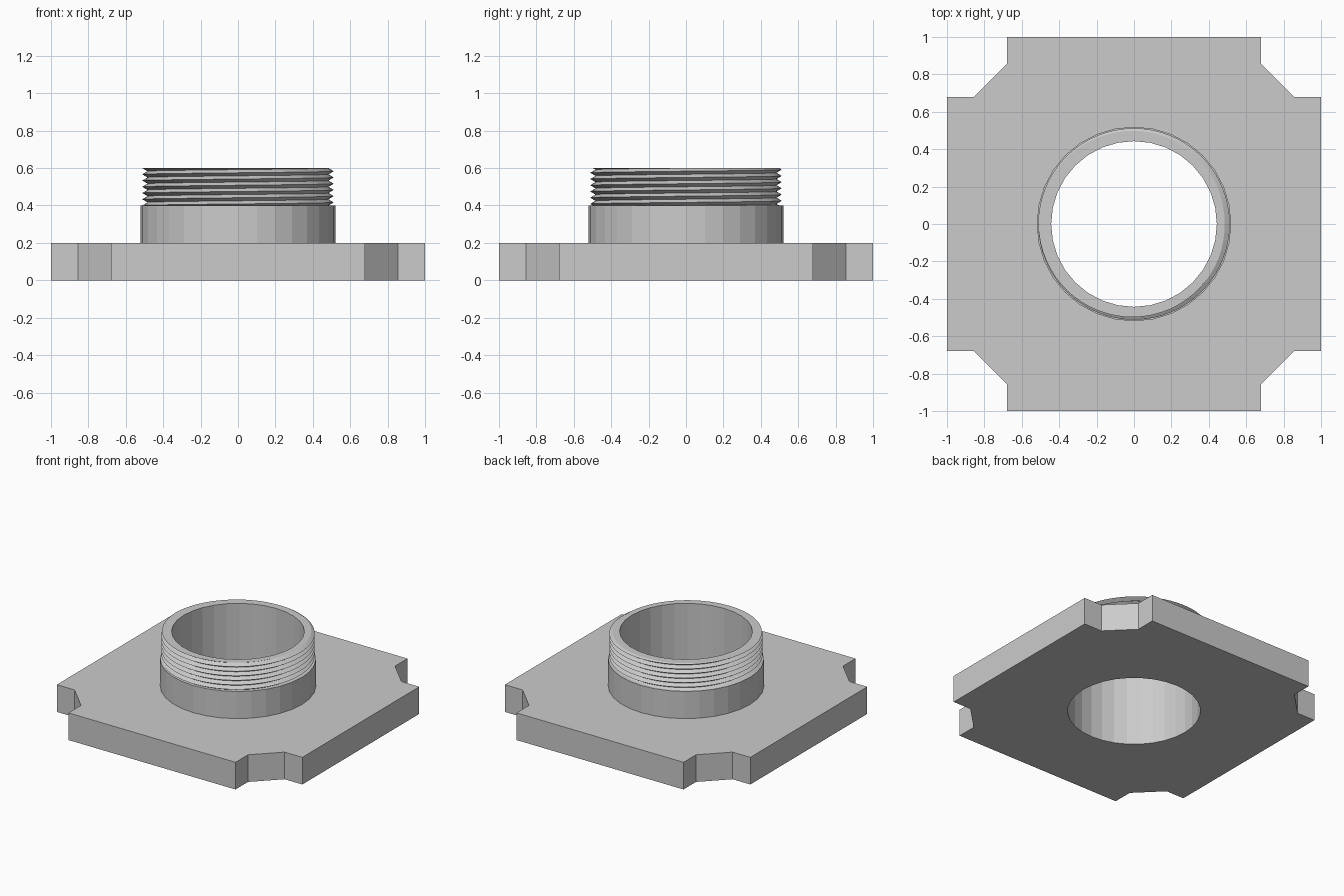
import bpy, bmesh, math

if "Cube" in bpy.data.objects:
    bpy.data.objects.remove(bpy.data.objects["Cube"])

SIDES = 32
BORE, COLLAR = 0.443, 0.52
PLATE_TOP, COLLAR_TOP, TOP = 0.2, 0.4, 0.6
CREST, ROOT, TURNS = 0.512, 0.484, 6
PITCH = (TOP - COLLAR_TOP) / TURNS

metal = bpy.data.materials.new("grey metal")
metal.use_nodes = True
metal.diffuse_color = (0.6, 0.6, 0.6, 1)
metal.node_tree.nodes["Principled BSDF"].inputs["Base Color"].default_value = (0.6, 0.6, 0.6, 1)


def finish(bm, name):
    bmesh.ops.remove_doubles(bm, verts=bm.verts, dist=1e-5)
    bmesh.ops.recalc_face_normals(bm, faces=bm.faces)
    mesh = bpy.data.meshes.new(name)
    bm.to_mesh(mesh)
    bm.free()
    mesh.materials.append(metal)
    obj = bpy.data.objects.new(name, mesh)
    bpy.context.collection.objects.link(obj)
    return obj


def sweep(name, profile, sides):
    """Sweep a profile, which may change with the angle, once round the z axis."""
    bm = bmesh.new()
    columns = []
    for i in range(sides + 1):
        a = math.tau * i / sides
        columns.append([bm.verts.new((r * math.cos(a), r * math.sin(a), z))
                        for r, z in profile(i / sides)])
    for left, right in zip(columns, columns[1:]):
        for j in range(len(left) - 1):
            bm.faces.new((left[j], right[j], right[j + 1], left[j + 1]))
    return finish(bm, name)


# Flange plate with notched corners and a round bore
bm = bmesh.new()
quarter = [(1, -0.68), (1, 0.68), (0.855, 0.68), (0.68, 0.855)]
outline = []
for _ in range(4):
    outline += quarter
    quarter = [(-y, x) for x, y in quarter]
circle = [(BORE * math.cos(math.tau * i / SIDES), BORE * math.sin(math.tau * i / SIDES))
          for i in range(SIDES)]
edges = []
for loop in (outline, circle):
    verts = [bm.verts.new((x, y, 0)) for x, y in loop]
    edges += [bm.edges.new((v, verts[i - 1])) for i, v in enumerate(verts)]
bmesh.ops.triangle_fill(bm, edges=edges, use_beauty=True)
bmesh.ops.dissolve_limit(bm, angle_limit=0.01, verts=[], edges=bm.edges)
new = bmesh.ops.extrude_face_region(bm, geom=bm.faces[:], use_keep_orig=True)["geom"]
bmesh.ops.translate(bm, vec=(0, 0, PLATE_TOP),
                    verts=[g for g in new if isinstance(g, bmesh.types.BMVert)])
finish(bm, "flange_plate")

# Plain collar above the plate
sweep("collar", lambda turn: [(COLLAR, PLATE_TOP), (COLLAR, COLLAR_TOP),
                              (BORE, COLLAR_TOP), (BORE, PLATE_TOP)], SIDES)


# Threaded neck with a helical V thread and the bore inside
def thread_profile(turn):
    points = []
    for k in range(-2, 2 * TURNS + 3):
        z = COLLAR_TOP + PITCH * (k / 2 + turn)
        z = min(max(z, COLLAR_TOP), TOP)
        phase = ((z - COLLAR_TOP) / PITCH - turn) % 1
        points.append((ROOT + (CREST - ROOT) * (1 - abs(2 * phase - 1)), z))
    # the bore keeps the coarser facets of the collar
    odd = round(turn * SIDES * 2) % 2
    bore = BORE * (math.cos(math.pi / SIDES) if odd else 1)
    return points + [(bore, TOP), (bore, COLLAR_TOP)]


sweep("threaded_neck", thread_profile, SIDES * 2)
